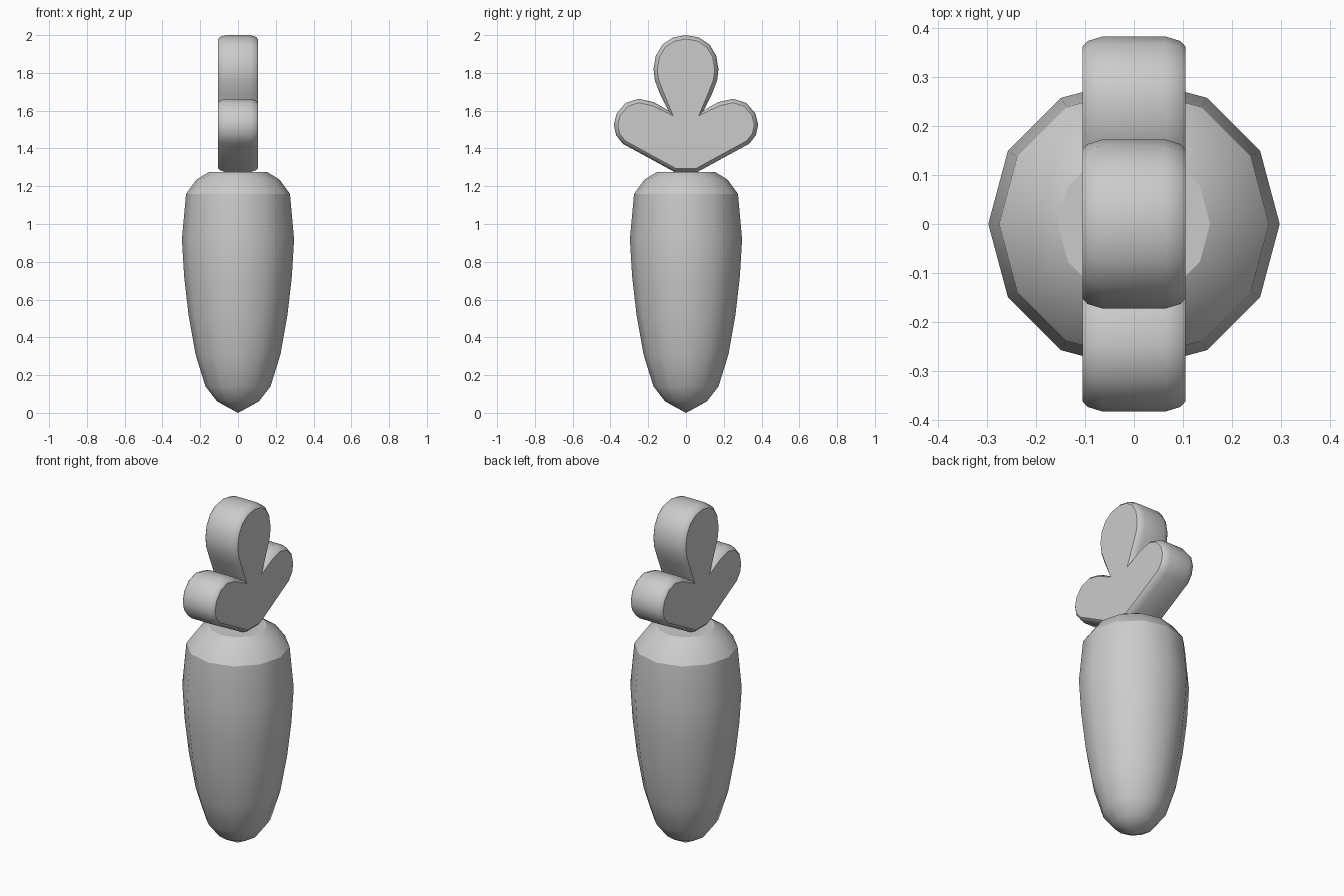
import bpy
import bmesh
import math
from mathutils import Vector

cube = bpy.data.objects.get("Cube")
if cube:
    bpy.data.objects.remove(cube, do_unlink=True)

# One plain grey for everything
grey = bpy.data.materials.new("plain grey")
grey.use_nodes = True
grey.diffuse_color = (0.6, 0.6, 0.6, 1)
grey.node_tree.nodes["Principled BSDF"].inputs["Base Color"].default_value = (0.6, 0.6, 0.6, 1)


def bridge(bm, low, high):
    n = len(low)
    for i in range(n):
        j = (i + 1) % n
        bm.faces.new((low[i], low[j], high[j], high[i]))


def sharpen(loop):
    for a, b in zip(loop, loop[1:] + loop[:1]):
        edge = a.link_edges and next(e for e in a.link_edges if e.other_vert(a) == b)
        edge.smooth = False


def finish(bm, name):
    bmesh.ops.recalc_face_normals(bm, faces=bm.faces)
    for face in bm.faces:
        face.smooth = True
    mesh = bpy.data.meshes.new(name)
    bm.to_mesh(mesh)
    bm.free()
    mesh.materials.append(grey)
    obj = bpy.data.objects.new(name, mesh)
    bpy.context.collection.objects.link(obj)
    return obj


# Root: a twelve-sided lathe with a crease at the shoulder and a flat top
profile = [(0.11, 0.06), (0.172, 0.14), (0.225, 0.31), (0.262, 0.52), (0.285, 0.72),
           (0.297, 0.92), (0.275, 1.16), (0.22, 1.235), (0.155, 1.275)]
SIDES = 12
bm = bmesh.new()
rings = []
for r, z in profile:
    rings.append([bm.verts.new((r * math.cos(math.tau * i / SIDES),
                                r * math.sin(math.tau * i / SIDES), z))
                  for i in range(SIDES)])
for low, high in zip(rings, rings[1:]):
    bridge(bm, low, high)
tip = bm.verts.new((0, 0, 0))
for i in range(SIDES):
    bm.faces.new((tip, rings[0][(i + 1) % SIDES], rings[0][i]))
bm.faces.new(rings[-1])
sharpen(rings[-1])
sharpen(rings[6])
finish(bm, "carrot_root")

# Leaf: half outline in y and z, mirrored, with softened rims
half = [(0.06, 1.275), (0.335, 1.425), (0.37, 1.47), (0.382, 1.525), (0.367, 1.585),
        (0.32, 1.64), (0.25, 1.663), (0.17, 1.645), (0.095, 1.602), (0.138, 1.69),
        (0.165, 1.76), (0.172, 1.82), (0.16, 1.89), (0.125, 1.95), (0.07, 1.987)]
outline = ([Vector(p) for p in half] + [Vector((0, 2.0))]
           + [Vector((-y, z)) for y, z in reversed(half)])


def inset(points, amount):
    result = []
    for i, p in enumerate(points):
        before = (p - points[i - 1]).normalized()
        after = (points[(i + 1) % len(points)] - p).normalized()
        n1 = Vector((-before.y, before.x))
        n2 = Vector((-after.y, after.x))
        miter = (n1 + n2).normalized()
        result.append(p + miter * amount / max(miter.dot(n1), 0.5))
    return result


bm = bmesh.new()
layers = [(-0.105, 0.02), (-0.095, 0.009), (-0.065, 0),
          (0.065, 0), (0.095, 0.009), (0.105, 0.02)]
rings = [[bm.verts.new((x, p.x, p.y)) for p in inset(outline, amount)]
         for x, amount in layers]
for low, high in zip(rings, rings[1:]):
    bridge(bm, low, high)
for cap in (rings[0], rings[-1]):
    bm.faces.new(cap)
    sharpen(cap)
# Keep the notches between the lobes and the bottom corners crisp
last = len(outline) - 1
for k in (0, last, 8, last - 8):
    for low, high in zip(rings, rings[1:]):
        bm.edges.get((low[k], high[k])).smooth = False
finish(bm, "carrot_leaf")
